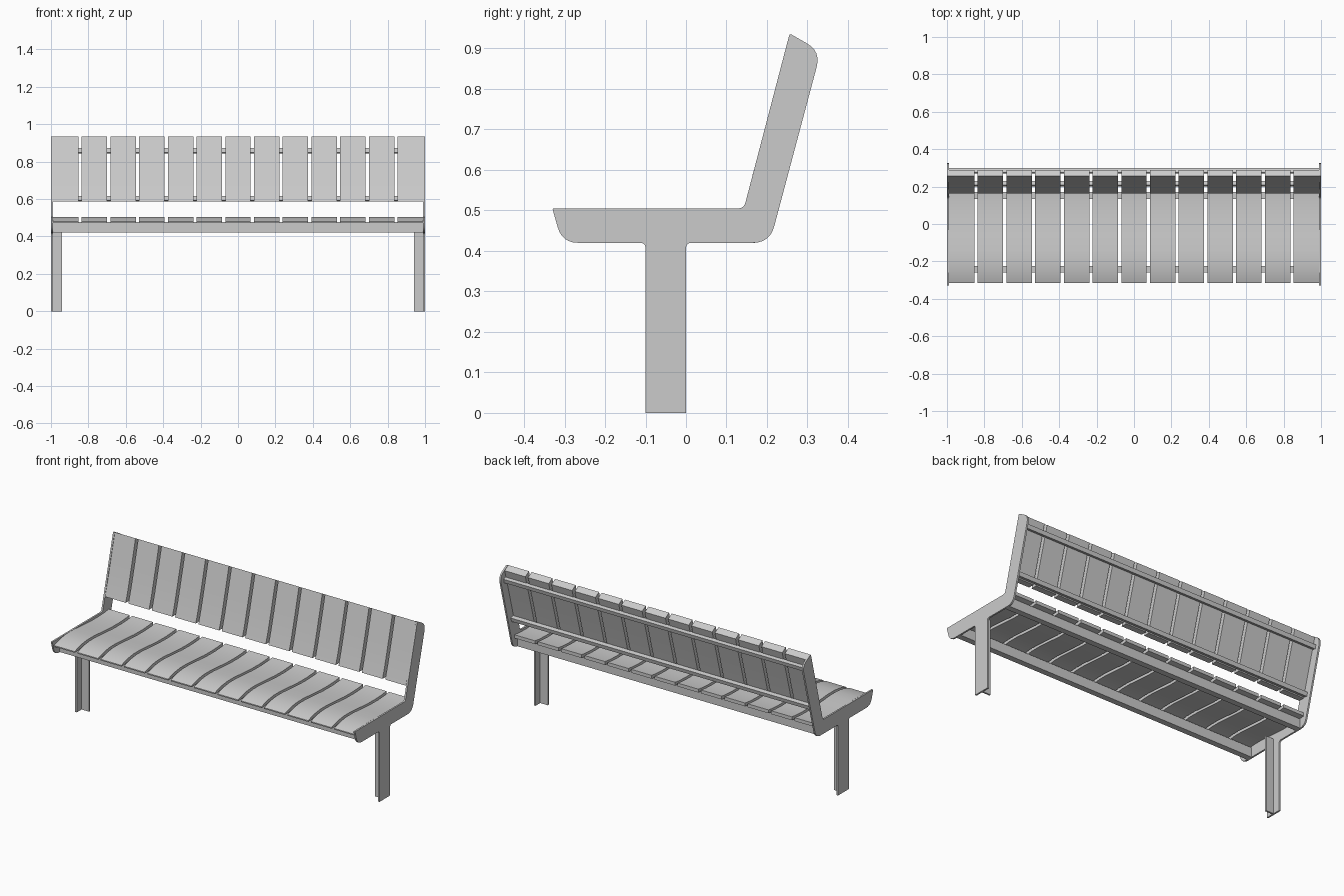
import bpy, bmesh
from mathutils import Vector

if "Cube" in bpy.data.objects:
    bpy.data.objects.remove(bpy.data.objects["Cube"])


def rounded(points, steps=6):
    """Round each (y, z, trim) corner with a small quadratic curve."""
    out = []
    n = len(points)
    for i, (y, z, t) in enumerate(points):
        c = Vector((y, z))
        if t == 0:
            out.append(c)
            continue
        a = c + (Vector(points[i - 1][:2]) - c).normalized() * t
        b = c + (Vector(points[(i + 1) % n][:2]) - c).normalized() * t
        for k in range(steps + 1):
            u = k / steps
            out.append(a * (1 - u) ** 2 + c * 2 * u * (1 - u) + b * u * u)
    return out


def prism(name, profile, x0, x1):
    """Extrude a y-z profile along x."""
    bm = bmesh.new()
    face = bm.faces.new([bm.verts.new((x0, p[0], p[1])) for p in profile])
    ext = bmesh.ops.extrude_face_region(bm, geom=[face])
    verts = [v for v in ext["geom"] if isinstance(v, bmesh.types.BMVert)]
    bmesh.ops.translate(bm, verts=verts, vec=(x1 - x0, 0, 0))
    bmesh.ops.recalc_face_normals(bm, faces=bm.faces[:])
    me = bpy.data.meshes.new(name)
    bm.to_mesh(me)
    bm.free()
    ob = bpy.data.objects.new(name, me)
    bpy.context.collection.objects.link(ob)
    bpy.ops.object.select_all(action='DESELECT')
    ob.select_set(True)
    bpy.context.view_layer.objects.active = ob
    bpy.ops.object.shade_smooth_by_angle(angle=0.5)
    return ob


def box(y0, y1, z0, z1):
    return [(y0, z0), (y1, z0), (y1, z1), (y0, z1)]


# End frames: flat plate with leg, seat arm and back arm in one outline
frame = rounded([
    (-0.10, 0, 0), (0, 0, 0), (0, 0.42, 0.014), (0.207, 0.42, 0.042),
    (0.333, 0.893, 0.04), (0.256, 0.937, 0.007), (0.143, 0.505, 0.015),
    (-0.33, 0.505, 0.004), (-0.306, 0.42, 0.04), (-0.10, 0.42, 0.014)])
for side, s in (("left", -1), ("right", 1)):
    prism(side + "_end_frame", frame, s * 0.99, s)
    # Stiffening fin on the inside of the leg
    prism(side + "_leg_fin", box(-0.055, -0.045, 0, 0.45), s * 0.94, s * 0.99)

# Long rails under the seat and behind the back
prism("front_seat_rail", box(-0.26, -0.225, 0.42, 0.477), -0.99, 0.99)
prism("rear_seat_rail", box(0.135, 0.17, 0.42, 0.475), -0.99, 0.99)


def back_rail(name, y, z):
    d, n = Vector((0.25, 0.968)), Vector((0.968, -0.25))
    c = Vector((y, z))
    h = 0.012
    prism(name, [c - d * h - n * h, c + d * h - n * h,
                 c + d * h + n * h, c - d * h + n * h], -0.99, 0.99)


back_rail("upper_back_rail", 0.284, 0.858)
back_rail("lower_back_rail", 0.216, 0.602)

# Curved seat slat section: rolled front edge, shallow dip to the rear
top = [(-0.315, 0.48), (-0.29, 0.489), (-0.25, 0.499), (-0.2, 0.505),
       (-0.14, 0.505), (-0.06, 0.499), (0.02, 0.493), (0.1, 0.492),
       (0.16, 0.495), (0.2, 0.5)]
seat = top + [(y, max(z - 0.02, 0.473)) for y, z in reversed(top)]

# Back slat section: gently hollow front and sloping top
back = [(0.164, 0.587), (0.186, 0.66), (0.207, 0.74), (0.23, 0.83),
        (0.256, 0.935), (0.29, 0.915), (0.272, 0.85), (0.241, 0.74),
        (0.219, 0.66), (0.2, 0.587)]

# Thirteen pairs of slats
for i in range(13):
    x = (i - 6) * 0.1535
    prism(f"seat_slat_{i + 1}", seat, x - 0.068, x + 0.068)
    prism(f"back_slat_{i + 1}", back, x - 0.068, x + 0.068)
